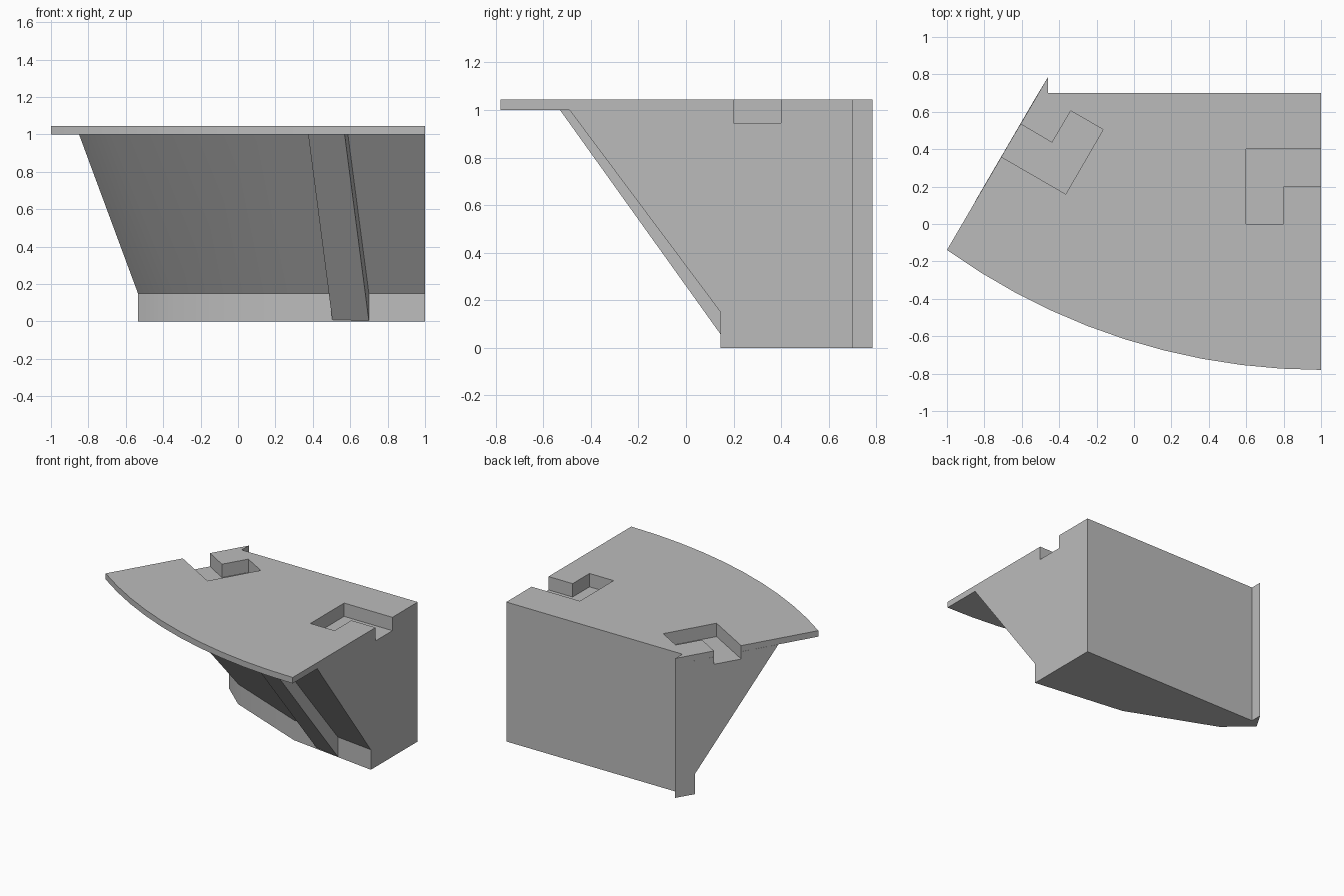
import bpy
import math

cube = bpy.data.objects.get("Cube")
if cube:
    bpy.data.objects.remove(cube, do_unlink=True)

grey = bpy.data.materials.new("plain grey")
grey.use_nodes = True
GREY = (0.5, 0.5, 0.5, 1)
grey.diffuse_color = GREY
grey.node_tree.nodes["Principled BSDF"].inputs["Base Color"].default_value = GREY


def loft(name, levels):
    """Solid through matching (z, outline) levels, outlines counter-clockwise."""
    n = len(levels[0][1])
    verts = [(x, y, z) for z, outline in levels for x, y in outline]
    faces = [tuple(reversed(range(n))), tuple(range(len(verts) - n, len(verts)))]
    for k in range(len(levels) - 1):
        for i in range(n):
            j = (i + 1) % n
            faces.append((k * n + i, k * n + j, (k + 1) * n + j, (k + 1) * n + i))
    mesh = bpy.data.meshes.new(name)
    mesh.from_pydata(verts, [], faces)
    mesh.materials.append(grey)
    obj = bpy.data.objects.new(name, mesh)
    bpy.context.collection.objects.link(obj)
    return obj


def activate(obj):
    bpy.ops.object.select_all(action='DESELECT')
    obj.select_set(True)
    bpy.context.view_layer.objects.active = obj


DECK_BOTTOM, DECK_TOP, KERB_TOP = 1.0, 1.045, 0.15

# Back edge with the thin lip at the slanted end, shared by deck and body
back = [(1, 0.7), (-0.46, 0.7), (-0.46, 0.785)]

# Deck: wedge slab with a curved front
radius, centre_y = 3.44, 2.66
sweep = math.asin(2 / radius)
arc = []
for i in range(11):
    a = sweep * (1 - i / 10)
    arc.append((1 - radius * math.sin(a), centre_y - radius * math.cos(a)))
deck = loft("deck", [(DECK_BOTTOM, back + arc), (DECK_TOP, back + arc)])

# Body: upright kerb at the foot, then a slope flaring out below the deck
foot = back + [(-0.535, 0.66), (-0.345, 0.493), (0.3, 0.235), (1, 0.145)]
flare = back + [(-0.85, 0.12), (-0.68, -0.054), (0.125, -0.37), (1, -0.49)]
body = loft("body", [(0, foot), (KERB_TOP, foot), (DECK_BOTTOM, flare)])

# Rib: raised band running down the slope
rib = loft("slope_rib", [
    (0, [(0.505, 0.215), (0.7, 0.186), (0.757, 0.5), (0.557, 0.5)]),
    (DECK_BOTTOM, [(0.375, -0.495), (0.57, -0.53), (0.63, -0.2), (0.43, -0.2)])])

# L-shaped slots, each open at one end of the deck
slot_shapes = [
    [(0.6, 0), (0.8, 0), (0.8, 0.2), (1.1, 0.2), (1.1, 0.4), (0.6, 0.4)],
    [(-0.692, 0.585), (-0.797, 0.41), (-0.365, 0.16),
     (-0.165, 0.505), (-0.338, 0.605), (-0.438, 0.435)]]
for shape in slot_shapes:
    cutter = loft("slot_cutter", [(0.945, shape), (1.1, shape)])
    cutter.hide_render = True
    for obj in (deck, body):
        cut = obj.modifiers.new("slot", 'BOOLEAN')
        cut.operation = 'DIFFERENCE'
        cut.solver = 'EXACT'
        cut.object = cutter
        activate(obj)
        bpy.ops.object.modifier_apply(modifier=cut.name)
    bpy.data.objects.remove(cutter, do_unlink=True)

for obj in (deck, body, rib):
    activate(obj)
    bpy.ops.object.shade_smooth_by_angle(angle=math.radians(25))
